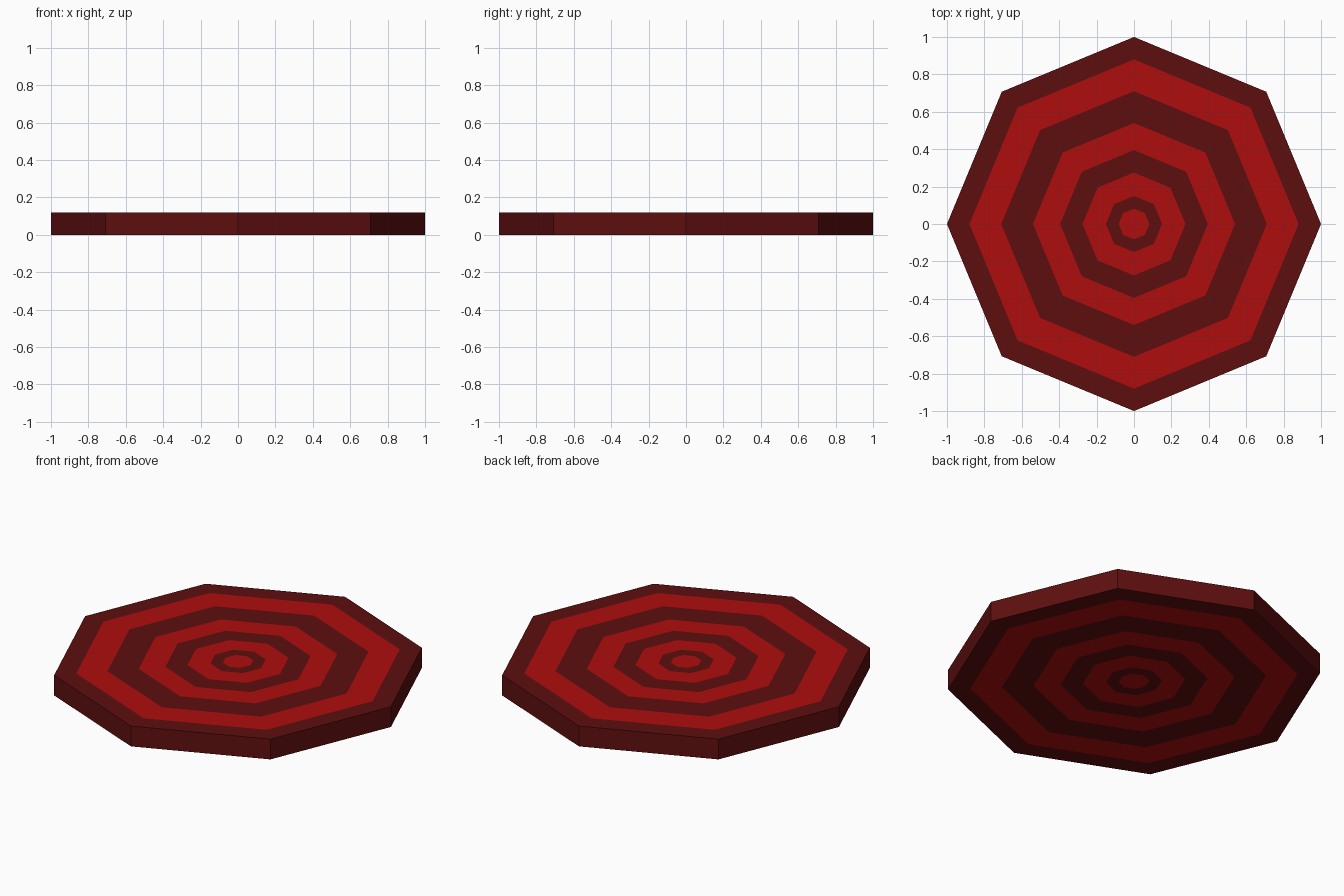
import bpy, bmesh, math

if "Cube" in bpy.data.objects:
    bpy.data.objects.remove(bpy.data.objects["Cube"])

SIDES, HEIGHT = 8, 0.12
RADII = [1.0, 0.88, 0.71, 0.54, 0.395, 0.275, 0.15, 0.082]  # stripe edges, outside in


def colour(name, rgb):
    m = bpy.data.materials.new(name)
    m.diffuse_color = (*rgb, 1.0)
    m.use_nodes = True
    m.node_tree.nodes["Principled BSDF"].inputs["Base Color"].default_value = m.diffuse_color
    return m


dark = colour("dark_red", (0.112, 0.0045, 0.0048))
bright = colour("bright_red", (0.43, 0.004, 0.004))

bm = bmesh.new()


def loop(radius, z):
    return [bm.verts.new((radius * math.cos(math.tau * i / SIDES),
                          radius * math.sin(math.tau * i / SIDES), z))
            for i in range(SIDES)]


def bridge(a, b, mat):
    for i in range(SIDES):
        j = (i + 1) % SIDES
        bm.faces.new((a[i], a[j], b[j], b[i])).material_index = mat


# Striped octagonal rings on top and bottom, alternating dark and bright
rims = []
for z in (0.0, HEIGHT):
    loops = [loop(r, z) for r in RADII]
    for k in range(len(loops) - 1):
        bridge(loops[k], loops[k + 1], k % 2)
    bm.faces.new(loops[-1]).material_index = (len(loops) - 1) % 2
    rims.append(loops[0])

# Outer wall
bridge(rims[0], rims[1], 0)
bmesh.ops.recalc_face_normals(bm, faces=bm.faces)

mesh = bpy.data.meshes.new("striped_octagon_plate")
bm.to_mesh(mesh)
bm.free()
mesh.materials.append(dark)
mesh.materials.append(bright)
plate = bpy.data.objects.new("striped_octagon_plate", mesh)
bpy.context.collection.objects.link(plate)
